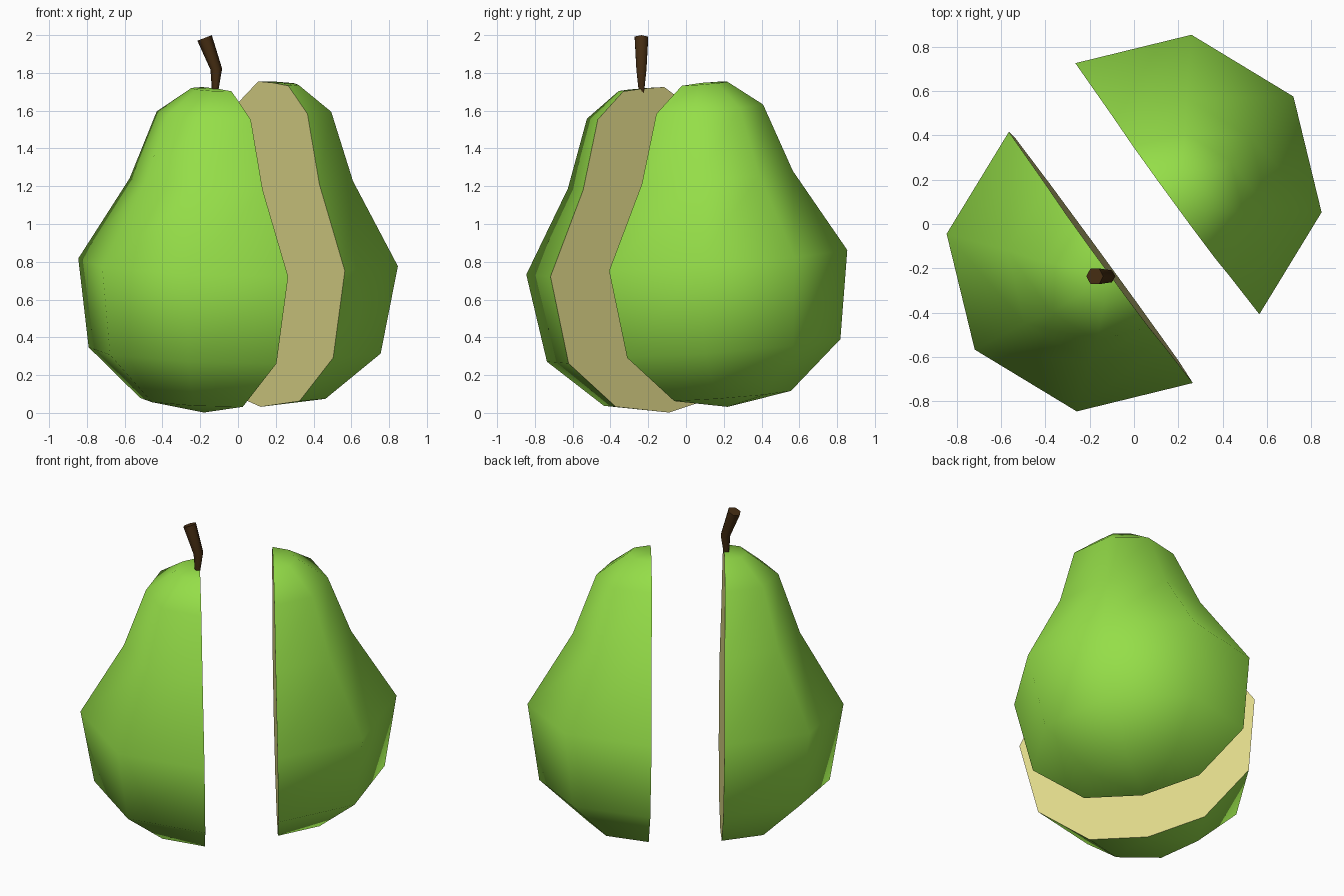
import bpy, bmesh, math
from mathutils import Vector, Matrix

if "Cube" in bpy.data.objects:
    bpy.data.objects.remove(bpy.data.objects["Cube"])


def material(name, color):
    m = bpy.data.materials.new(name)
    m.diffuse_color = (*color, 1)
    m.use_nodes = True
    m.node_tree.nodes["Principled BSDF"].inputs["Base Color"].default_value = m.diffuse_color
    return m


SKIN = material("green_skin", (0.30, 0.73, 0.065))
FLESH = material("pale_flesh", (0.73, 0.68, 0.25))
BARK = material("brown_stem", (0.06, 0.026, 0.006))


def finish(bm, name, mats, angle):
    bmesh.ops.recalc_face_normals(bm, faces=bm.faces)
    me = bpy.data.meshes.new(name)
    bm.to_mesh(me)
    bm.free()
    ob = bpy.data.objects.new(name, me)
    bpy.context.collection.objects.link(ob)
    for m in mats:
        me.materials.append(m)
    bpy.ops.object.select_all(action='DESELECT')
    ob.select_set(True)
    bpy.context.view_layer.objects.active = ob
    bpy.ops.object.shade_smooth_by_angle(angle=math.radians(angle))
    return ob


# Pear outline: (radius, height) rings between the bottom and top poles
PROFILE = [(0.345, 0.06), (0.631, 0.315), (0.705, 0.783),
           (0.447, 1.222), (0.316, 1.584), (0.135, 1.718)]
BOTTOM, TOP = 0.0, 1.722
# The whole fruit leans slightly along its cut
LEAN = Vector((0, 0, 1)).rotation_difference(Vector((0.039, -0.078, 1))).to_matrix()


def pear_half(name, base, start):
    bm = bmesh.new()
    place = lambda p: bm.verts.new(Vector(base) + LEAN @ Vector(p))
    low, high = place((0, 0, BOTTOM)), place((0, 0, TOP))
    rings = []
    for r, h in PROFILE:
        angles = [math.radians(start + 45 * i) for i in range(5)]
        rings.append([place((r * math.cos(a), r * math.sin(a), h)) for a in angles])
    # skin
    for i in range(4):
        bm.faces.new((low, rings[0][i + 1], rings[0][i]))
        bm.faces.new((high, rings[-1][i], rings[-1][i + 1]))
        for a, b in zip(rings, rings[1:]):
            bm.faces.new((a[i], a[i + 1], b[i + 1], b[i]))
    # flat cut face
    cut = bm.faces.new([low] + [r[0] for r in rings] + [high] + [r[-1] for r in reversed(rings)])
    cut.material_index = 1
    return finish(bm, name, (SKIN, FLESH), 60)


LEFT = (-0.18, -0.09, 0.002)
pear_half("pear_half_with_stem", LEFT, 126.2)
pear_half("pear_half_plain", (LEFT[0] + 0.30, LEFT[1] + 0.31, LEFT[2] + 0.03), -53.8)

# Bent stem flaring towards its tip: (centre, radius, tilt of ring)
STEM = [((-0.122, -0.236, 1.68), 0.014, 0), ((-0.115, -0.236, 1.82), 0.031, -5),
        ((-0.177, -0.236, 1.985), 0.041, -21)]
bm = bmesh.new()
rings = []
for c, r, tilt in STEM:
    rot = Matrix.Rotation(math.radians(tilt), 3, 'Y')
    rings.append([bm.verts.new(Vector(c) + rot @ Vector((r * math.cos(a), r * math.sin(a), 0)))
                  for a in (math.tau * i / 6 for i in range(6))])
for a, b in zip(rings, rings[1:]):
    for i in range(6):
        j = (i + 1) % 6
        bm.faces.new((a[i], a[j], b[j], b[i]))
bm.faces.new(rings[0])
bm.faces.new(rings[-1])
finish(bm, "stem", (BARK,), 65)
